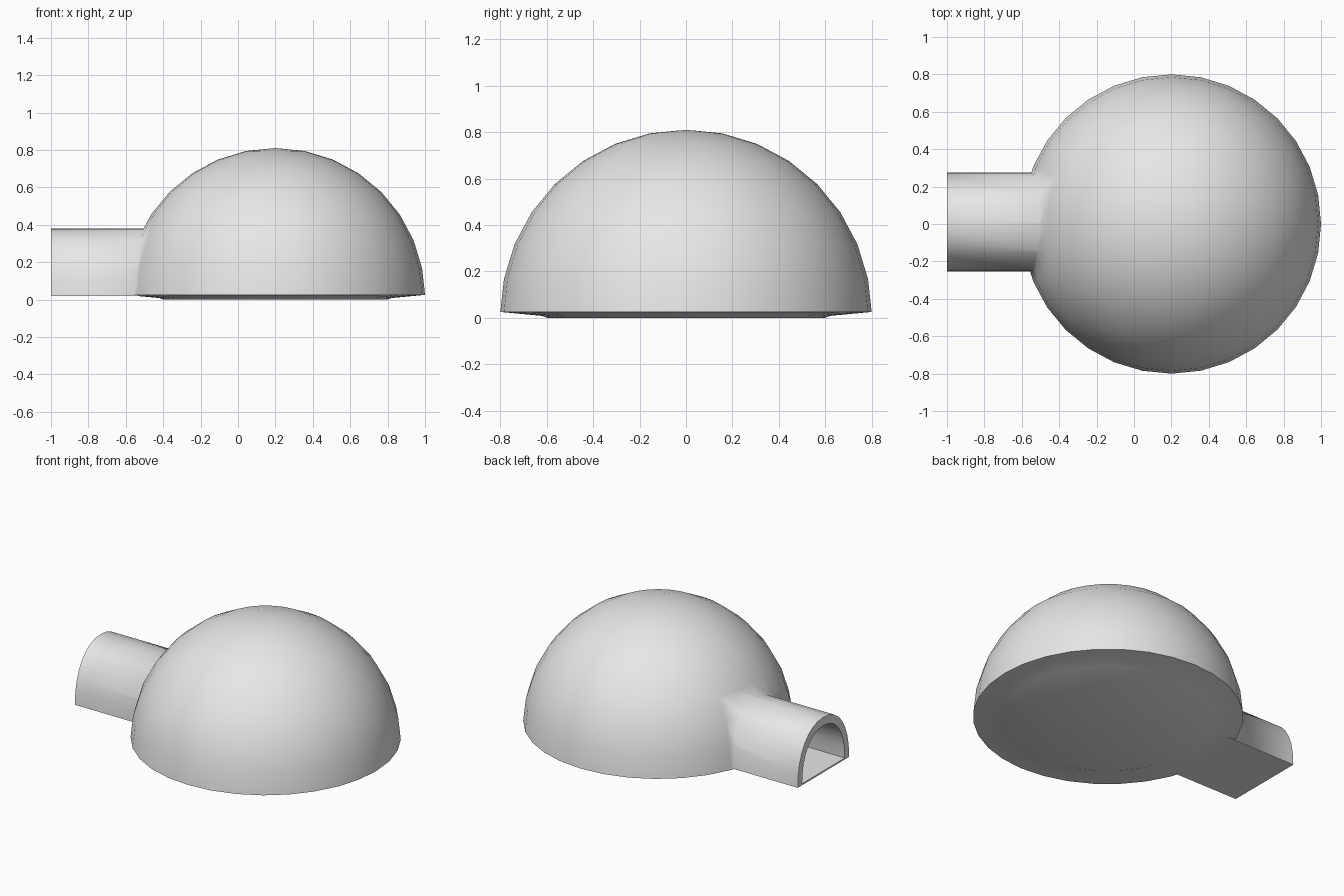
import bpy, bmesh, math

if "Cube" in bpy.data.objects:
    bpy.data.objects.remove(bpy.data.objects["Cube"])

snow = bpy.data.materials.new("snow_white")
snow.diffuse_color = (0.8, 0.8, 0.8, 1)
snow.use_nodes = True
snow.node_tree.nodes["Principled BSDF"].inputs["Base Color"].default_value = snow.diffuse_color
CX = 0.2  # dome centre


def finish(name, bm):
    bmesh.ops.recalc_face_normals(bm, faces=bm.faces)
    me = bpy.data.meshes.new(name)
    bm.to_mesh(me)
    bm.free()
    me.materials.append(snow)
    ob = bpy.data.objects.new(name, me)
    bpy.context.collection.objects.link(ob)
    return ob


def dome(name, r, base, under=()):
    """Half ball turned around z, closed below through the under profile."""
    n = 8
    prof = [(0, 0.01 + r)]
    prof += [(r * math.cos(a), 0.01 + r * math.sin(a))
             for a in (math.pi / 2 * (1 - i / n) for i in range(1, n))]
    prof += [(r, base), *under]
    bm = bmesh.new()
    vs = [bm.verts.new((x, 0, z)) for x, z in prof]
    es = [bm.edges.new(p) for p in zip(vs, vs[1:])]
    bmesh.ops.spin(bm, geom=vs + es, cent=(0, 0, 0), axis=(0, 0, 1),
                   angle=math.tau, steps=32)
    bmesh.ops.remove_doubles(bm, verts=bm.verts, dist=1e-4)
    bmesh.ops.holes_fill(bm, edges=bm.edges, sides=0)
    bmesh.ops.translate(bm, verts=bm.verts, vec=(CX, 0, 0))
    return finish(name, bm)


def arch(name, w, base, top, x0, x1):
    """Round-topped bar along x."""
    bm = bmesh.new()
    n = 16
    p = 2 / 2.2
    vs = []
    for i in range(n + 1):
        a = math.pi * i / n
        c, s = math.cos(a), max(math.sin(a), 0)
        vs.append(bm.verts.new((x0, 0.01 + w * math.copysign(abs(c) ** p, c),
                                base + (top - base) * s ** p)))
    f = bm.faces.new(vs)
    ext = bmesh.ops.extrude_face_region(bm, geom=[f])["geom"]
    bmesh.ops.translate(bm, vec=(x1 - x0, 0, 0),
                        verts=[g for g in ext if isinstance(g, bmesh.types.BMVert)])
    return finish(name, bm)


def combine(ob, other, op):
    m = ob.modifiers.new(op, 'BOOLEAN')
    m.object, m.operation, m.solver = other, op, 'EXACT'
    bpy.context.view_layer.objects.active = ob
    bpy.ops.object.modifier_apply(modifier=m.name)
    bpy.data.objects.remove(other)


# Dome with shallow underside, joined to the entrance tunnel
igloo = dome("igloo", 0.8, 0.025, [(0.62, 0.008), (0.6, 0.0)])
combine(igloo, arch("tunnel", 0.265, 0.02, 0.38, -1.0, 0.0), 'UNION')

# Hollow room and passage
room = dome("room", 0.75, 0.03)
combine(room, arch("passage", 0.22, 0.03, 0.325, -1.1, 0.0), 'UNION')
combine(igloo, room, 'DIFFERENCE')

# Soft snow shading
bpy.ops.object.select_all(action='DESELECT')
igloo.select_set(True)
bpy.context.view_layer.objects.active = igloo
bpy.ops.object.shade_smooth_by_angle(angle=math.radians(86))
